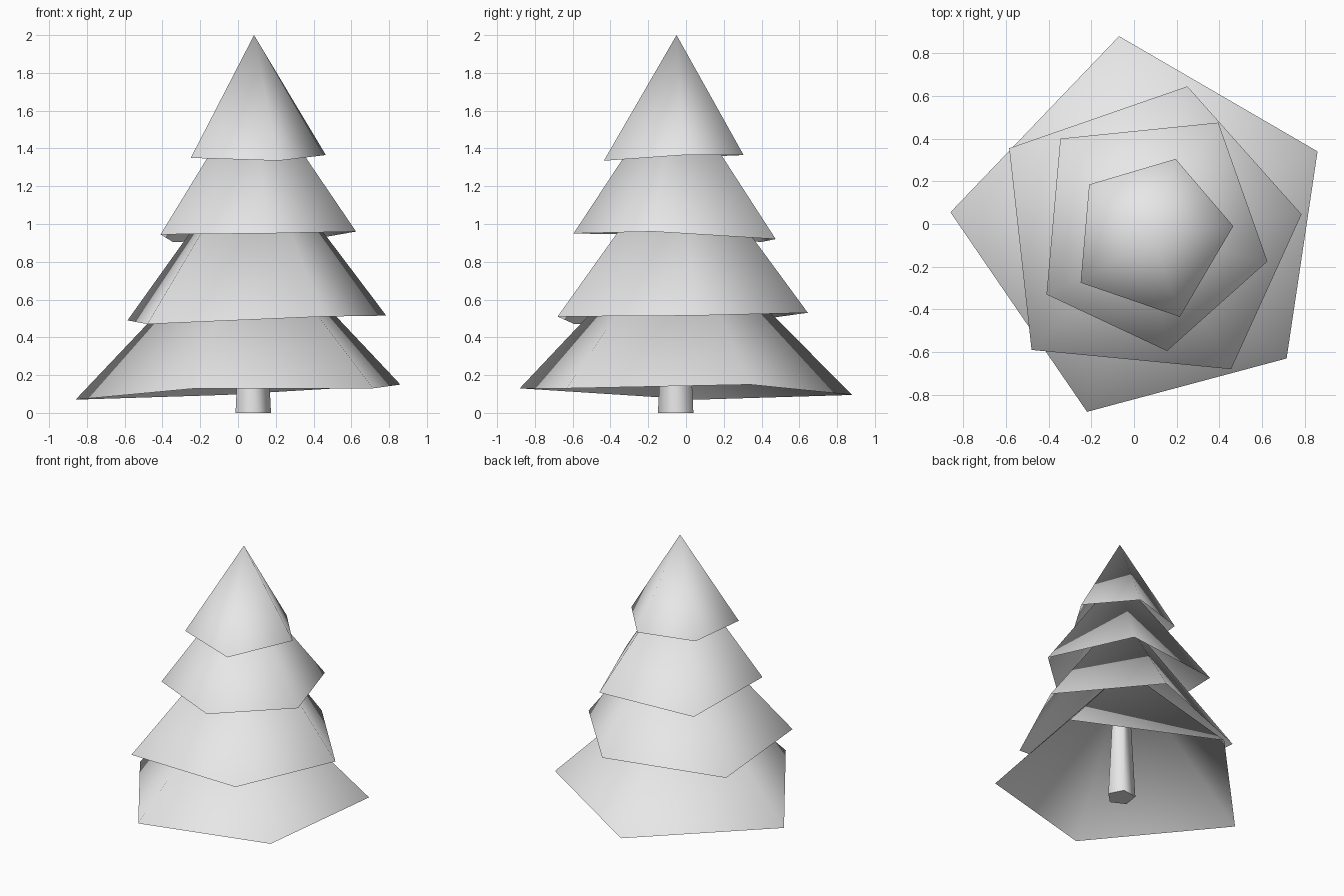
import bpy
import bmesh
from math import cos, sin, radians
from mathutils import Vector

default_cube = bpy.data.objects.get("Cube")
if default_cube:
    bpy.data.objects.remove(default_cube, do_unlink=True)

# One plain colour for the whole tree
grey = bpy.data.materials.new("light_grey")
grey.use_nodes = True
grey.diffuse_color = (0.8, 0.8, 0.8, 1)
grey.node_tree.nodes["Principled BSDF"].inputs["Base Color"].default_value = grey.diffuse_color


def finish(name, bm):
    """Turn a bmesh into a smooth shaded object that keeps right-angled edges sharp."""
    mesh = bpy.data.meshes.new(name)
    bm.to_mesh(mesh)
    bm.free()
    mesh.materials.append(grey)
    obj = bpy.data.objects.new(name, mesh)
    bpy.context.collection.objects.link(obj)
    bpy.ops.object.select_all(action='DESELECT')
    obj.select_set(True)
    bpy.context.view_layer.objects.active = obj
    bpy.ops.object.shade_smooth_by_angle(angle=radians(85))
    return obj


def branch_tier(name, apex, rim):
    """Hollow five-sided cone, open underneath, with an uneven rim."""
    bm = bmesh.new()
    tip = bm.verts.new(apex)
    ring = [bm.verts.new(point) for point in rim]
    for current, following in zip(ring, ring[1:] + ring[:1]):
        bm.faces.new((tip, following, current))
    return finish(name, bm)


def tapered_trunk(name, base, height, bottom_radius, top_radius, sides, turn):
    """Closed prism that narrows upwards."""
    bm = bmesh.new()
    rings = []
    for z, radius in ((0, bottom_radius), (height, top_radius)):
        angles = [radians(turn + 360 * i / sides) for i in range(sides)]
        rings.append([bm.verts.new(base + Vector((radius * cos(a), radius * sin(a), z)))
                      for a in angles])
    lower, upper = rings
    for i in range(sides):
        j = (i + 1) % sides
        bm.faces.new((lower[i], lower[j], upper[j], upper[i]))
    bm.faces.new(list(reversed(lower)))
    bm.faces.new(upper)
    return finish(name, bm)


# Trunk, running up inside the branches
tapered_trunk("trunk", Vector((0.076, -0.05, 0)), height=0.95,
              bottom_radius=0.1, top_radius=0.05, sides=5, turn=135)

# Branch tiers, each rim listed clockwise from the back
branch_tier("bottom_branches", (0.04, -0.04, 1.02), [
    (-0.07, 0.88, 0.095), (0.86, 0.34, 0.15), (0.715, -0.63, 0.13),
    (-0.22, -0.88, 0.13), (-0.86, 0.055, 0.07)])
branch_tier("lower_branches", (0.09, -0.02, 1.435), [
    (0.25, 0.645, 0.53), (0.785, 0.045, 0.515), (0.455, -0.68, 0.51),
    (-0.48, -0.59, 0.47), (-0.585, 0.355, 0.49)])
branch_tier("upper_branches", (0.085, -0.065, 1.755), [
    (0.395, 0.475, 0.92), (0.625, -0.175, 0.96), (0.155, -0.595, 0.95),
    (-0.41, -0.33, 0.945), (-0.345, 0.4, 0.905)])
branch_tier("top_branches", (0.085, -0.05, 2), [
    (0.195, 0.305, 1.365), (0.465, -0.01, 1.365), (0.215, -0.435, 1.335),
    (-0.25, -0.275, 1.35), (-0.21, 0.185, 1.36)])
